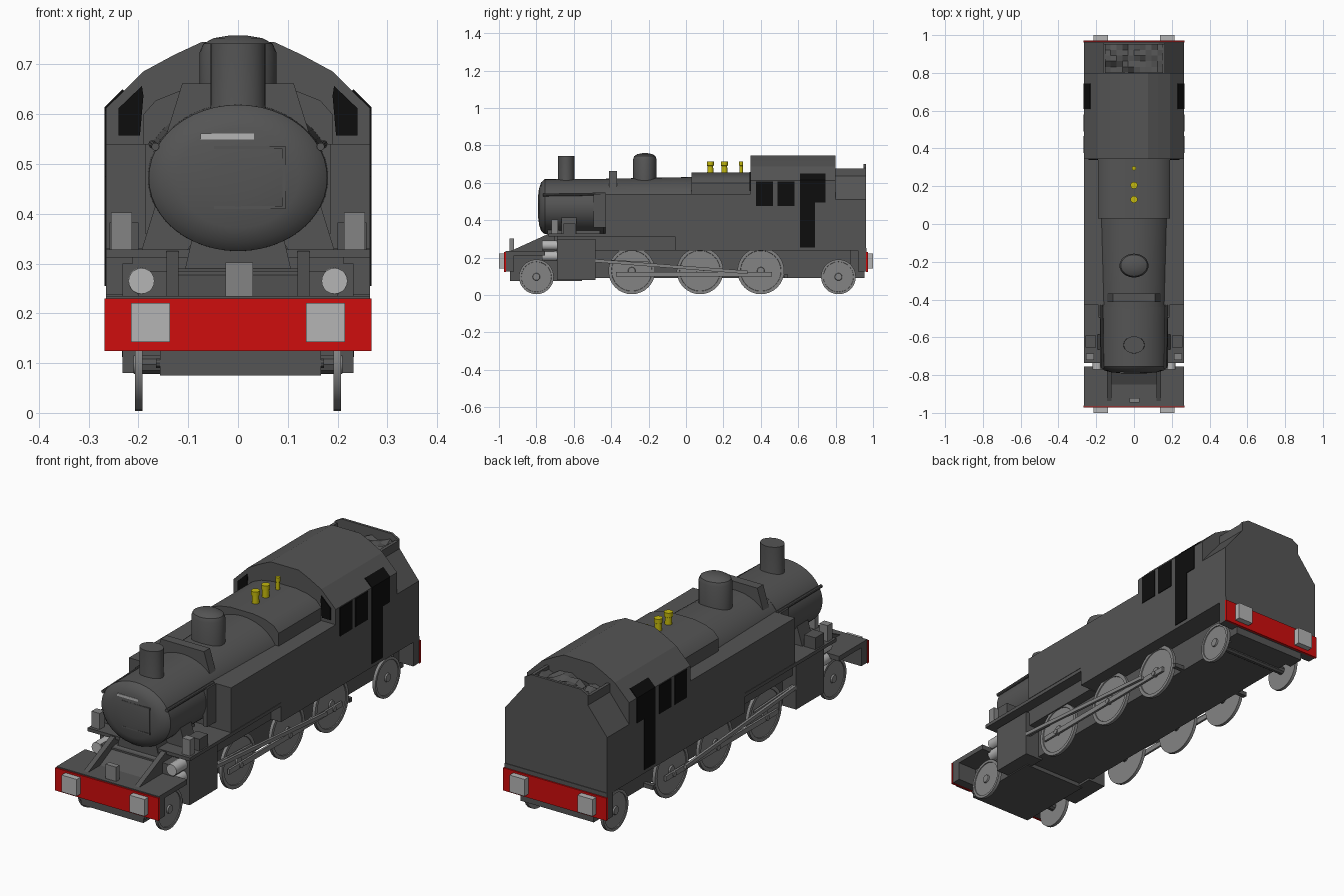
import bpy, bmesh, math, random
from mathutils import Vector

if "Cube" in bpy.data.objects:
    bpy.data.objects.remove(bpy.data.objects["Cube"])

random.seed(4)


def material(name, r, g, b):
    m = bpy.data.materials.new(name)
    m.diffuse_color = (r, g, b, 1)
    m.use_nodes = True
    m.node_tree.nodes["Principled BSDF"].inputs["Base Color"].default_value = m.diffuse_color
    return m


BODY = material("charcoal", 0.09, 0.09, 0.09)
RED = material("beam red", 0.62, 0.004, 0.004)
LIGHT = material("light grey", 0.46, 0.46, 0.46)
STEEL = material("steel grey", 0.23, 0.23, 0.23)
BLACK = material("black opening", 0.004, 0.004, 0.004)
BRASS = material("brass yellow", 0.55, 0.48, 0.004)


def finish(bm, name, mat, smooth=False):
    bmesh.ops.recalc_face_normals(bm, faces=bm.faces)
    me = bpy.data.meshes.new(name)
    bm.to_mesh(me)
    bm.free()
    me.materials.append(mat)
    ob = bpy.data.objects.new(name, me)
    bpy.context.collection.objects.link(ob)
    if smooth:
        bpy.ops.object.select_all(action='DESELECT')
        ob.select_set(True)
        bpy.context.view_layer.objects.active = ob
        bpy.ops.object.shade_smooth_by_angle(angle=math.radians(35))
    return ob


def loft(name, rings, mat, smooth=False):
    """Skin a list of matching closed rings and cap both ends."""
    bm = bmesh.new()
    vs = [[bm.verts.new(p) for p in ring] for ring in rings]
    n = len(vs[0])
    for a, b in zip(vs, vs[1:]):
        for i in range(n):
            bm.faces.new((a[i], a[(i + 1) % n], b[(i + 1) % n], b[i]))
    bm.faces.new(vs[0])
    bm.faces.new(vs[-1])
    return finish(bm, name, mat, smooth)


def prism(name, pts, axis, a, b, mat, smooth=False):
    """Extrude a profile: axis y takes (x, z) points, axis x takes (y, z) points."""
    def put(p, d):
        return (p[0], d, p[1]) if axis == 'y' else (d, p[0], p[1])
    return loft(name, [[put(p, d) for p in pts] for d in (a, b)], mat, smooth)


def box(name, x0, x1, y0, y1, z0, z1, mat):
    return prism(name, [(x0, z0), (x1, z0), (x1, z1), (x0, z1)], 'y', y0, y1, mat)


def pair(name, x0, x1, y0, y1, z0, z1, mat):
    for s, side in ((1, "right"), (-1, "left")):
        box(f"{name}_{side}", s * x0, s * x1, y0, y1, z0, z1, mat)


def round_part(name, center, axis, steps, mat, stretch=1.0, n=32):
    """Turned part; steps are (distance along axis, radius)."""
    rings = []
    for d, r in steps:
        ring = []
        for i in range(n):
            t = 2 * math.pi * i / n
            c, s = r * math.cos(t), r * math.sin(t)
            off = {'x': (d, c, s), 'y': (c * stretch, d, s), 'z': (c * stretch, s, d)}[axis]
            ring.append(Vector(center) + Vector(off))
        rings.append(ring)
    return loft(name, rings, mat, True)


def rod(name, p, q, r, mat, n=10):
    p, q = Vector(p), Vector(q)
    rot = (q - p).to_track_quat('Z', 'Y')
    circ = [rot @ Vector((r * math.cos(2 * math.pi * i / n), r * math.sin(2 * math.pi * i / n), 0))
            for i in range(n)]
    return loft(name, [[p + c for c in circ], [q + c for c in circ]], mat, True)


def sym(half):
    """Mirror a right-hand profile, listed bottom to top, into a closed one."""
    return half + [(-x, z) for x, z in reversed(half)]


# Boiler, smokebox and firebox
W = 1.22
round_part("smokebox", (0, 0, 0.472), 'y',
           [(-0.792, 0.04), (-0.785, 0.10), (-0.775, 0.13), (-0.755, 0.147), (-0.44, 0.149)], BODY, W, 48)
round_part("boiler", (0, 0, 0.475), 'y', [(-0.45, 0.146), (0.10, 0.157)], BODY, W, 48)
prism("firebox", sym([(0.19, 0.5), (0.19, 0.60), (0.165, 0.628), (0.12, 0.646), (0.06, 0.656)]),
      'y', 0.03, 0.35, BODY, True)
pair("smokebox_flange", 0.165, 0.187, -0.495, -0.42, 0.36, 0.54, BODY)
prism("feed_saddle", sym([(0.15, 0.54), (0.112, 0.662)]), 'y', -0.412, -0.368, BODY)
round_part("chimney", (0, -0.64, 0), 'z', [(0.58, 0.05), (0.62, 0.045), (0.742, 0.045)], BODY, W)
round_part("steam_dome", (0, -0.22, 0), 'z',
           [(0.58, 0.063), (0.725, 0.063), (0.742, 0.057), (0.753, 0.04), (0.758, 0.015)], BODY, W)
for y, r in ((0.13, 0.017), (0.205, 0.017), (0.295, 0.01)):
    round_part("safety_valve", (0, y, 0), 'z',
               [(0.64, r), (0.69, r * 0.9), (0.692, r * 1.1), (0.713, r * 1.1)], BRASS, 1, 16)

# Smokebox door fittings
box("door_plate", -0.075, 0.032, -0.788, -0.765, 0.549, 0.561, LIGHT)
for x0, x1, z0, z1 in ((-0.048, 0.095, 0.53, 0.536), (0.089, 0.095, 0.41, 0.536), (-0.048, 0.095, 0.41, 0.416)):
    box("door_strap", x0, x1, -0.79, -0.765, z0, z1, BODY)

# Side tanks, cab and bunker
prism("side_tanks", [(-0.43, 0.33), (-0.06, 0.33), (-0.06, 0.238), (0.36, 0.238), (0.36, 0.54), (-0.43, 0.54)],
      'x', -0.265, 0.265, BODY)
roof = [(0.265, 0.612), (0.19, 0.686), (0.127, 0.72), (0.073, 0.745)]
prism("cab", sym([(0.265, 0.238)] + roof), 'y', 0.345, 0.80, BODY)
shoulder = [(0.265, 0.238), (0.265, 0.51), (0.165, 0.635)]
prism("bunker", sym(shoulder), 'y', 0.80, 0.955, BODY)
pair("bunker_wall", 0.15, 0.165, 0.80, 0.955, 0.62, 0.675, BODY)
prism("bunker_back", sym(shoulder + [(0.165, 0.68), (0.13, 0.70)]), 'y', 0.95, 0.962, BODY)

# Lumpy coal load
bm = bmesh.new()
bmesh.ops.create_grid(bm, x_segments=10, y_segments=5, size=0.5)
for v in bm.verts:
    v.co = (v.co.x * 0.31, 0.877 + v.co.y * 0.15, 0.655 + random.uniform(-0.015, 0.022))
finish(bm, "coal", BODY)

# Cab openings
for s in (1, -1):
    a, b = s * 0.26, s * 0.268
    for y in (0.375, 0.49):
        box("side_window", a, b, y, y + 0.09, 0.475, 0.608, BLACK)
    box("door_lower", a, b, 0.61, 0.69, 0.255, 0.50, BLACK)
    prism("door_upper", [(s * x, z) for x, z in
                         [(0.26, 0.495), (0.268, 0.495), (0.268, 0.614), (0.232, 0.65), (0.226, 0.644), (0.26, 0.61)]],
          'y', 0.61, 0.745, BLACK)
    prism("front_window", [(s * x, z) for x, z in
                           [(0.197, 0.557), (0.24, 0.557), (0.24, 0.612), (0.193, 0.657), (0.19, 0.637)]],
          'y', 0.34, 0.347, BLACK)

# Chassis, cylinders and footplates
box("chassis", -0.16, 0.16, -0.55, 0.955, 0.09, 0.32, BODY)
box("front_chassis", -0.157, 0.167, -0.94, -0.555, 0.075, 0.235, BODY)
rod("front_axle_bar", (-0.165, -0.93, 0.1), (0.173, -0.93, 0.1), 0.01, BODY)
box("valance", -0.212, 0.212, -0.69, -0.06, 0.235, 0.32, BODY)
pair("cylinder", 0.14, 0.232, -0.69, -0.485, 0.08, 0.30, BODY)
box("running_board", -0.265, 0.265, -0.735, -0.06, 0.312, 0.328, BODY)
box("front_deck", -0.265, 0.265, -0.965, -0.755, 0.212, 0.235, BODY)
box("deck_step", -0.20, 0.20, -0.765, -0.68, 0.212, 0.285, BODY)
prism("saddle", sym([(0.12, 0.23), (0.09, 0.36)]), 'y', -0.74, -0.46, BODY)
prism("sloped_cover", [(-0.86, 0.23), (-0.72, 0.23), (-0.72, 0.29), (-0.74, 0.29)], 'x', -0.13, 0.13, BODY)
for s in (1, -1):
    prism("deck_stringer", [(-0.96, 0.225), (-0.70, 0.225), (-0.70, 0.31), (-0.74, 0.325)],
          'x', s * 0.12, s * 0.144, BODY)
    prism("steam_pipe", [(s * x, z) for x, z in
                         [(0.205, 0.29), (0.165, 0.42), (0.08, 0.36), (0.125, 0.29)]],
          'y', -0.665, -0.585, BODY)
    for z in (0.265, 0.208):
        round_part("cylinder_cover", (s * 0.194, -0.69, z), 'y', [(0.01, 0.027), (-0.08, 0.026)], LIGHT, 1, 20)
    rod("handrail", (s * 0.166, -0.765, 0.535), (s * 0.172, -0.43, 0.54), 0.008, BODY)
pair("lamp_box", 0.213, 0.255, -0.72, -0.685, 0.325, 0.403, STEEL)
pair("lubricator", 0.20, 0.258, -0.655, -0.59, 0.325, 0.383, BODY)
box("front_lamp", -0.025, 0.03, -0.945, -0.92, 0.23, 0.302, STEEL)

# Rear frame and step
box("rear_frame", -0.19, 0.19, 0.88, 0.955, 0.09, 0.24, BODY)
box("rear_footplate", -0.265, 0.265, 0.92, 0.965, 0.125, 0.25, BODY)
pair("injector_pipe", 0.15, 0.21, 0.525, 0.545, 0.09, 0.11, BODY)

# Buffer beams and buffers at both ends
for e, end in ((-1, "front"), (1, "rear")):
    box(f"{end}_beam", -0.268, 0.268, e * 0.962, e * 0.972, 0.124, 0.23, RED)
    for s in (1, -1):
        cx = s * 0.176
        box(f"{end}_buffer", cx - 0.039, cx + 0.039, e * 0.968, e, 0.142, 0.221, LIGHT)
box("front_beam_backing", -0.265, 0.265, -0.963, -0.92, 0.126, 0.23, BODY)

# Wheels, with a raised tyre around a recessed disc
for y, r in ((-0.80, 0.093), (0.815, 0.093), (-0.29, 0.125), (0.075, 0.125), (0.40, 0.125)):
    for s in (1, -1):
        round_part("wheel", (s * 0.2, y, r + 0.004), 'x',
                   [(-s * 0.008, r), (s * 0.007, r), (s * 0.007, r * 0.87), (s * 0.003, r * 0.86),
                    (s * 0.003, 0.02), (s * 0.01, 0.018)], STEEL, 1, 32)
    rod("axle", (-0.195, y, r + 0.004), (0.195, y, r + 0.004), 0.02, BODY)

# Coupling and connecting rods
for s in (1, -1):
    box("coupling_rod", s * 0.209, s * 0.219, -0.375, 0.46, 0.10, 0.124, STEEL)
    prism("connecting_rod", [(-0.485, 0.175), (0.33, 0.112), (0.33, 0.13), (-0.485, 0.192)],
          'x', s * 0.221, s * 0.233, STEEL)
    prism("slide_bar", [(-0.485, 0.178), (-0.20, 0.168), (-0.20, 0.178), (-0.485, 0.19)],
          'x', s * 0.209, s * 0.219, STEEL)
    for y in (-0.29, 0.075, 0.40):
        rod("crank_pin", (s * 0.2, y, 0.112), (s * 0.224, y, 0.112), 0.012, STEEL)
